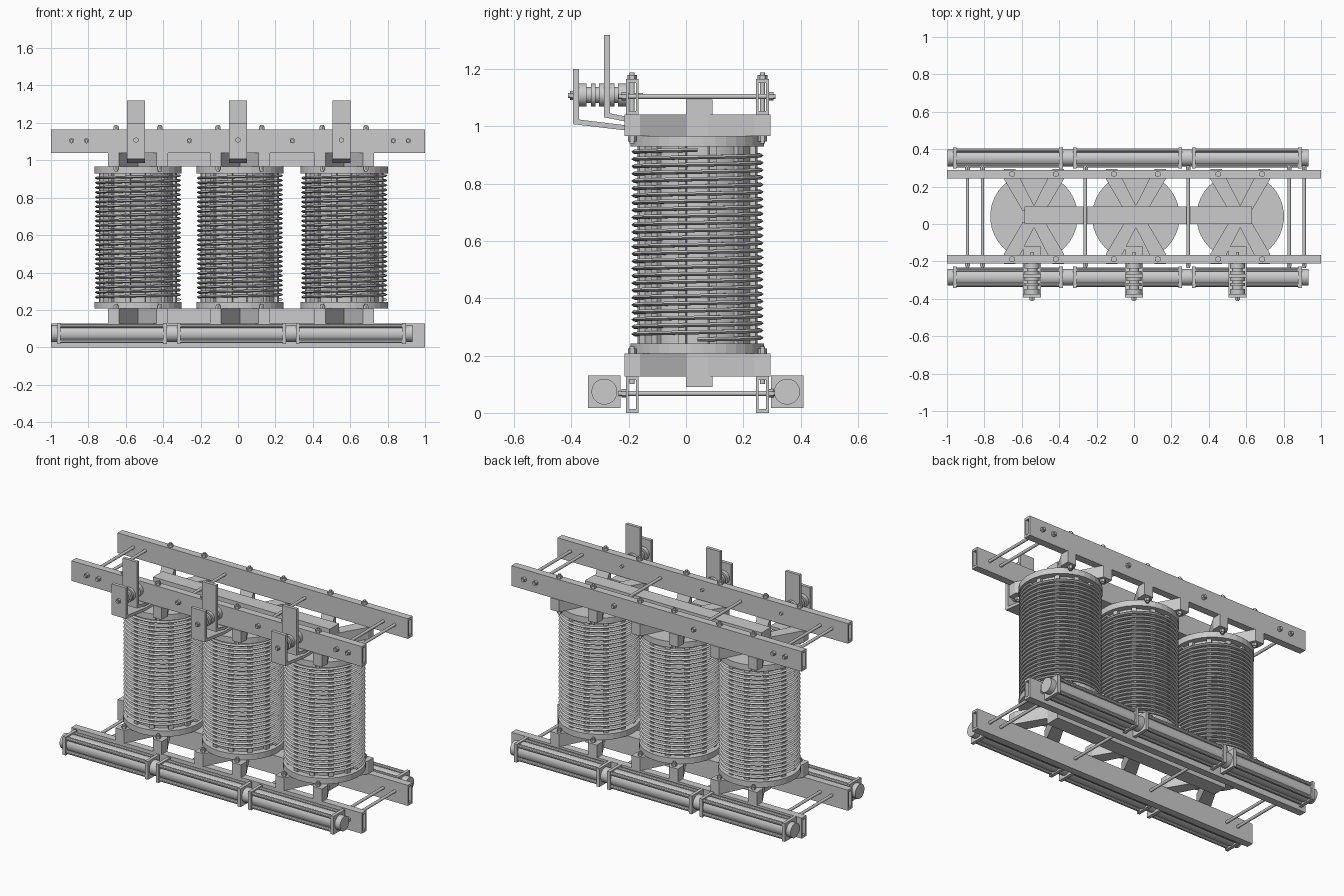
import bpy, bmesh
from math import sin, cos, pi, radians
from mathutils import Vector

if "Cube" in bpy.data.objects:
    bpy.data.objects.remove(bpy.data.objects["Cube"])

COILS = [-0.535, 0.01, 0.568]      # coil centres along x
YC = 0.04                          # coil centre in y
BEAM_Y = [(-0.21, -0.165), (0.244, 0.29)]


def finish(name, bm, smooth=False):
    bmesh.ops.recalc_face_normals(bm, faces=bm.faces)
    me = bpy.data.meshes.new(name)
    bm.to_mesh(me)
    bm.free()
    ob = bpy.data.objects.new(name, me)
    bpy.context.collection.objects.link(ob)
    if smooth:
        bpy.ops.object.select_all(action='DESELECT')
        ob.select_set(True)
        bpy.context.view_layer.objects.active = ob
        bpy.ops.object.shade_smooth_by_angle(angle=radians(35))
    return ob


def prism(bm, pts, offset):
    """Extrude a planar outline by an offset vector."""
    a = [bm.verts.new(p) for p in pts]
    b = [bm.verts.new(Vector(p) + Vector(offset)) for p in pts]
    n = len(pts)
    bm.faces.new(a)
    bm.faces.new(b)
    for i in range(n):
        bm.faces.new((a[i], a[(i + 1) % n], b[(i + 1) % n], b[i]))


def box(bm, x0, x1, y0, y1, z0, z1):
    prism(bm, [(x0, y0, z0), (x1, y0, z0), (x1, y1, z0), (x0, y1, z0)], (0, 0, z1 - z0))


def rod(bm, axis, a, b, u, v, r, n=16):
    """Cylinder along an axis from a to b; u, v are the other two coordinates in order."""
    pts = []
    for i in range(n):
        t = 2 * pi * (i + 0.5) / n
        p, q = u + r * cos(t), v + r * sin(t)
        pts.append({'x': (a, p, q), 'y': (p, a, q), 'z': (p, q, a)}[axis])
    off = {'x': (b - a, 0, 0), 'y': (0, b - a, 0), 'z': (0, 0, b - a)}[axis]
    prism(bm, pts, off)


# hollow clamp beams, upper and lower, front and back
def beam(name, y0, y1, z0, z1):
    bm = bmesh.new()
    outer = [(y0, z0), (y1, z0), (y1, z1), (y0, z1)]
    w, h = 0.01, 0.014
    inner = [(y0 + w, z0 + h), (y1 - w, z0 + h), (y1 - w, z1 - h), (y0 + w, z1 - h)]
    rings = [[bm.verts.new((x, *p)) for p in loop] for x in (-1, 1) for loop in (outer, inner)]
    o0, i0, o1, i1 = rings
    for i in range(4):
        j = (i + 1) % 4
        for p, q in ((o0, o1), (i0, i1), (o0, i0), (o1, i1)):
            bm.faces.new((p[i], p[j], q[j], q[i]))
    finish(name, bm)


for side, (y0, y1) in zip(("front", "back"), BEAM_Y):
    beam("upper_beam_" + side, y0, y1, 1.04, 1.165)
    beam("lower_beam_" + side, y0, y1, 0.0, 0.128)

# tie rods across the beams with nuts
for level, z in (("upper", 1.105), ("lower", 0.068)):
    bm = bmesh.new()
    for x in (-0.89, -0.81, -0.26, 0.29, 0.83, 0.91):
        rod(bm, 'y', -0.235, 0.312, x, z, 0.009, 12)
        rod(bm, 'y', -0.226, -0.21, x, z, 0.015, 6)
        rod(bm, 'y', 0.29, 0.306, x, z, 0.015, 6)
    finish(level + "_tie_rods", bm, True)

# iron yokes above and below the coils
for name, z0, z1 in (("upper_yoke", 0.967, 1.095), ("lower_yoke", 0.09, 0.207)):
    bm = bmesh.new()
    box(bm, -0.585, 0.632, 0.0, 0.093, z0, z1)
    finish(name, bm)

# ribbon winding: helix with a diamond-shaped section
def winding(name, cx):
    bm = bmesh.new()
    turns, seg, z0, z1 = 26, 32, 0.256, 0.918
    prof = [(0.198, -0.007), (0.222, -0.007), (0.231, 0.0), (0.222, 0.007), (0.198, 0.007)]
    prev = None
    for i in range(turns * seg + 1):
        t = 2 * pi * i / seg
        z = z0 + (z1 - z0) * i / (turns * seg)
        ring = [bm.verts.new((cx + r * cos(t), YC + r * sin(t), z + h)) for r, h in prof]
        if prev:
            for k in range(5):
                j = (k + 1) % 5
                bm.faces.new((prev[k], prev[j], ring[j], ring[k]))
        else:
            bm.faces.new(ring)
        prev = ring
    bm.faces.new(prev)
    finish(name, bm, True)


for n, cx in enumerate(COILS, 1):
    winding(f"winding_{n}", cx)

    # coil former
    bm = bmesh.new()
    rod(bm, 'z', 0.23, 0.94, cx, YC, 0.195, 32)
    finish(f"coil_former_{n}", bm, True)

    # vertical spacer strips around the former
    bm = bmesh.new()
    for k in range(12):
        t = 2 * pi * (k + 0.5) / 12
        d, s = Vector((cos(t), sin(t), 0)), Vector((-sin(t), cos(t), 0)) * 0.014
        c = Vector((cx, YC, 0.235))
        prism(bm, [c + d * 0.185 - s, c + d * 0.213 - s, c + d * 0.213 + s, c + d * 0.185 + s],
              (0, 0, 0.7))
    finish(f"spacer_strips_{n}", bm)

    # end discs
    for name, z0, z1 in (("upper_disc", 0.93, 0.967), ("lower_disc", 0.207, 0.243)):
        bm = bmesh.new()
        rod(bm, 'z', z0, z1, cx, YC, 0.234, 36)
        finish(f"{name}_{n}", bm)

    # diagonal support arms, four per end
    for name, z0, z1 in (("upper_arms", 0.966, 1.041), ("lower_arms", 0.127, 0.208)):
        bm = bmesh.new()
        for sx in (-1, 1):
            for sy in (-1, 1):
                pts = [(cx + sx * x, YC + sy * y, z0) for x, y in
                       ((-0.015, 0.03), (0.06, 0.03), (0.16, 0.2), (0.16, 0.255), (0.1, 0.255))]
                prism(bm, pts, (0, 0, z1 - z0))
        finish(f"{name}_{n}", bm)

    # clamp bolts with hexagonal nuts
    bm = bmesh.new()
    for x in (cx - 0.117, cx + 0.117):
        for y in (-0.188, 0.267):
            rod(bm, 'z', 0.94, 1.188, x, y, 0.009, 12)
            rod(bm, 'z', 1.165, 1.18, x, y, 0.017, 6)
            rod(bm, 'z', 0.948, 0.966, x, y, 0.015, 6)
            rod(bm, 'z', 0.1, 0.232, x, y, 0.009, 12)
            rod(bm, 'z', 0.207, 0.224, x, y, 0.015, 6)
    finish(f"clamp_bolts_{n}", bm, True)

# terminals: bent bars on a ribbed insulator
for n, x in enumerate((-0.545, 0.0, 0.553), 1):
    bm = bmesh.new()
    tall = [(-0.286, 1.32), (-0.286, 1.032), (-0.2, 1.015), (-0.12, 1.015),
            (-0.12, 1.033), (-0.2, 1.033), (-0.266, 1.046), (-0.266, 1.32)]
    short = [(-0.394, 1.2), (-0.394, 1.008), (-0.2, 0.985), (-0.12, 0.985),
             (-0.12, 1.003), (-0.2, 1.003), (-0.373, 1.024), (-0.373, 1.2)]
    for prof in (tall, short):
        prism(bm, [(x - 0.049, y, z) for y, z in prof], (0.098, 0, 0))
    finish(f"terminal_bars_{n}", bm)

    bm = bmesh.new()
    rod(bm, 'y', -0.373, -0.21, x, 1.11, 0.028, 24)
    for y0, y1 in ((-0.373, -0.348), (-0.332, -0.316), (-0.304, -0.286), (-0.266, -0.25),
                   (-0.238, -0.21)):
        rod(bm, 'y', y0, y1, x, 1.11, 0.04, 24)
    finish(f"insulator_{n}", bm, True)

    bm = bmesh.new()
    rod(bm, 'y', -0.412, -0.15, x, 1.108, 0.009, 12)
    rod(bm, 'y', -0.405, -0.394, x, 1.108, 0.015, 6)
    finish(f"terminal_bolt_{n}", bm, True)

# long cylinders beside the lower beams: square end plates and corner rods
for side, y in (("front", -0.285), ("back", 0.353)):
    z = 0.074
    bm = bmesh.new()
    rod(bm, 'x', -0.998, 0.934, y, z, 0.045, 32)
    finish(f"side_shaft_{side}", bm, True)
    for n, (a, b) in enumerate(((-0.968, -0.38), (-0.327, 0.257), (0.31, 0.898)), 1):
        bm = bmesh.new()
        for x in (a, b - 0.02):
            box(bm, x, x + 0.02, y - 0.057, y + 0.057, z - 0.057, z + 0.057)
        finish(f"side_plates_{side}_{n}", bm)
        bm = bmesh.new()
        rod(bm, 'x', a + 0.01, b - 0.01, y, z, 0.05, 32)
        for dy in (-0.041, 0.041):
            for dz in (-0.041, 0.041):
                rod(bm, 'x', a + 0.01, b - 0.01, y + dy, z + dz, 0.011, 10)
        finish(f"side_barrel_{side}_{n}", bm, True)
